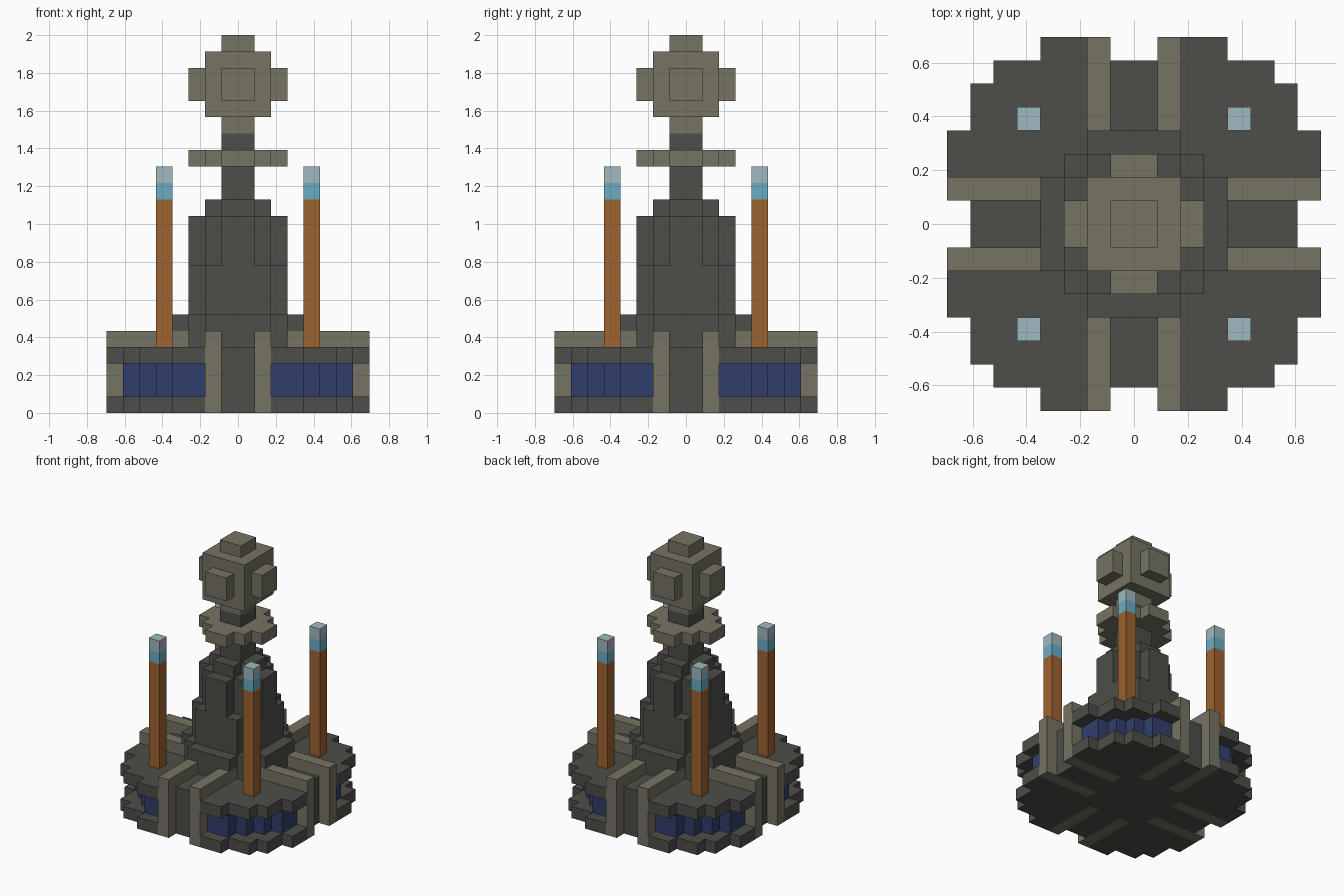
import bpy
import bmesh
from mathutils import Vector

if "Cube" in bpy.data.objects:
    bpy.data.objects.remove(bpy.data.objects["Cube"], do_unlink=True)

HEIGHT = 23            # blocks from bottom to top
REACH = 8              # blocks from the axis to the rim
SIZE = 2 / HEIGHT


def material(name, rgb):
    linear = [(c / 255) ** 2.2 for c in rgb] + [1.0]
    mat = bpy.data.materials.new(name)
    mat.use_nodes = True
    mat.diffuse_color = linear
    mat.node_tree.nodes["Principled BSDF"].inputs["Base Color"].default_value = linear
    return mat


dark = material("dark stone", (78, 78, 74))
olive = material("olive stone", (117, 115, 99))
navy = material("navy glass", (54, 64, 108))
copper = material("copper", (156, 98, 51))
cyan = material("cyan glow", (106, 170, 193))
pale = material("pale glow", (158, 184, 190))

cells = {}             # block position -> part name
parts = {}             # part name -> material


def fill(part, mat, z0, z1, rule):
    """Fill layers z0 to z1 where rule(a, b, z) holds; a >= b are distances from the axis."""
    parts[part] = mat
    for x in range(-REACH, REACH):
        for y in range(-REACH, REACH):
            a, b = sorted((abs(x + .5), abs(y + .5)), reverse=True)
            for z in range(z0, z1):
                if rule(a, b, z + .5):
                    cells[x, y, z] = part


def disc(r2):
    return lambda a, b, z: a * a + b * b < r2


def plate(a, b, z):
    return a * a + b * b < 73 and not (a > 7 and b < 1)


# Round base: two plates, a recessed glass band and solid spokes
fill("base_bottom_plate", dark, 0, 1, plate)
fill("base_windows", navy, 1, 3, disc(55))
fill("base_spokes", dark, 1, 3, lambda a, b, z: a < 7 and b < 1)
fill("base_top_plate", dark, 3, 4, plate)

# Collar and stepped tower
fill("collar", dark, 4, 6, disc(15))
fill("tower_lower", dark, 6, 9, disc(9))
fill("tower_upper", dark, 9, 12, disc(7))
fill("tower_cap", dark, 12, 13, disc(3))
fill("neck", dark, 13, 17, disc(1))

# Paired ribs over the base on each side
fill("ribs", olive, 0, 5, lambda a, b, z: a > 3 and 1 < b < 2)

# Ring and ball on the neck
fill("neck_ring", olive, 15, 16, disc(7))
fill("ball", olive, 17, 23, lambda a, b, z: a * a + b * b + (z - 20) ** 2 < 7)


# Four corner rods with glowing tips
def rod(a, b, z):
    return 4 < b and a < 5


fill("rods", copper, 4, 13, rod)
fill("rod_lamps", cyan, 13, 14, rod)
fill("rod_tips", pale, 14, 15, rod)


def build(part, mat):
    """Make one object from the exposed block sides of a part."""
    bm = bmesh.new()
    for cell in [c for c, name in cells.items() if name == part]:
        middle = Vector(cell) + Vector((.5, .5, .5))
        for axis in range(3):
            for sign in (-1, 1):
                n = Vector((0, 0, 0))
                n[axis] = sign
                if tuple(int(c + d) for c, d in zip(cell, n)) in cells:
                    continue
                u = Vector((0, 0, 0))
                u[(axis + 1) % 3] = .5
                v = n.cross(u)
                corners = (-u - v, u - v, u + v, v - u)
                bm.faces.new([bm.verts.new((middle + n / 2 + c) * SIZE) for c in corners])
    bmesh.ops.remove_doubles(bm, verts=bm.verts, dist=SIZE / 100)
    bmesh.ops.dissolve_limit(bm, angle_limit=.01, verts=bm.verts, edges=bm.edges)
    mesh = bpy.data.meshes.new(part)
    bm.to_mesh(mesh)
    bm.free()
    mesh.materials.append(mat)
    bpy.context.scene.collection.objects.link(bpy.data.objects.new(part, mesh))


for part, mat in parts.items():
    build(part, mat)
